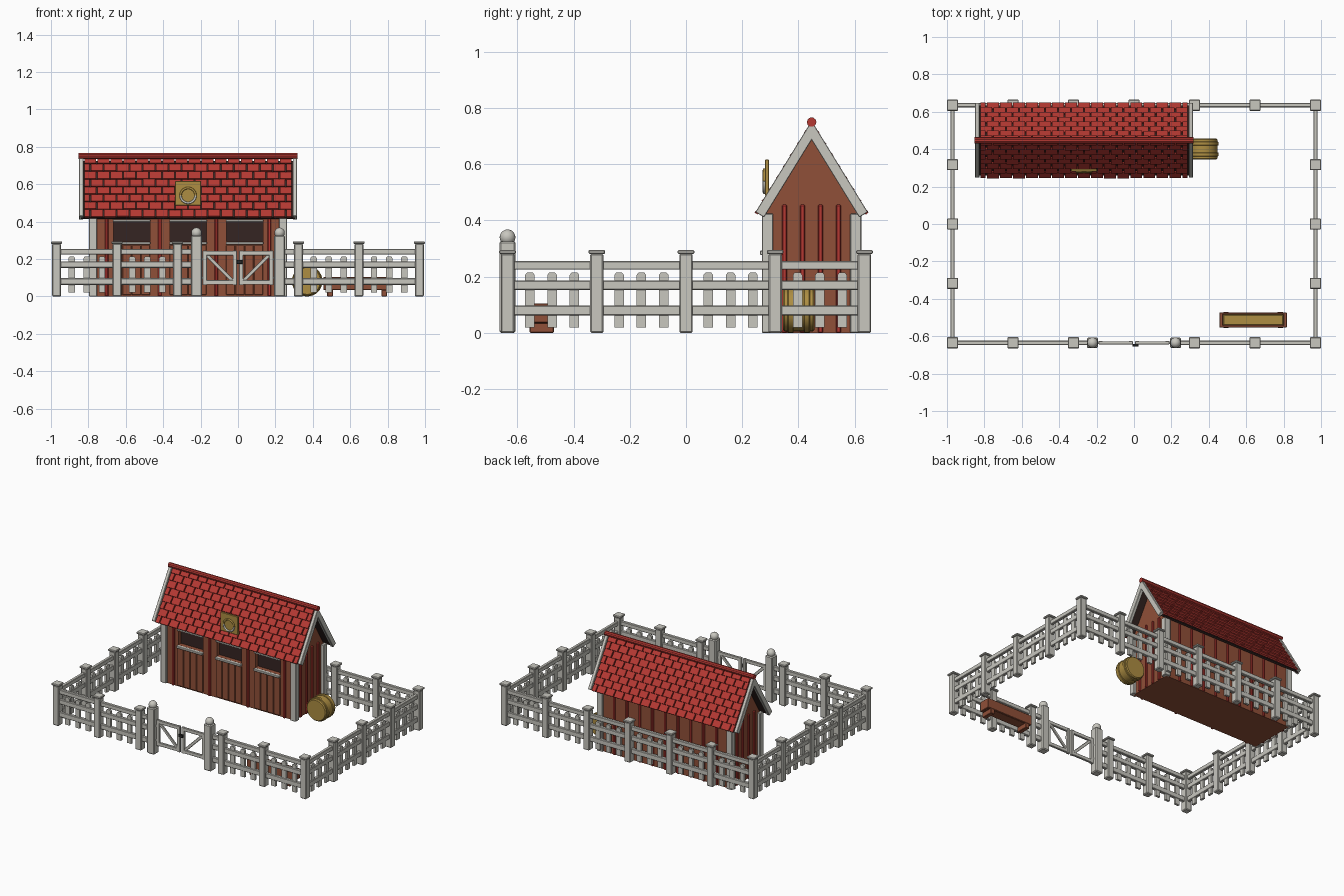
import bpy, bmesh, math, random
from mathutils import Matrix, Vector

if "Cube" in bpy.data.objects:
    bpy.data.objects.remove(bpy.data.objects["Cube"])
random.seed(4)

def mat(name, r, g, b):
    m = bpy.data.materials.new(name)
    m.diffuse_color = (r, g, b, 1)
    m.use_nodes = True
    m.node_tree.nodes["Principled BSDF"].inputs["Base Color"].default_value = m.diffuse_color
    return m
GREY = mat("pale_grey_paint", .58, .57, .52)
RED = mat("barn_red", .46, .04, .032)
BROWN = mat("brown_wood", .28, .08, .04)
DARK = mat("dark_interior", .035, .018, .016)
GOLD = mat("straw_gold", .42, .27, .055)
IRON = mat("black_iron", .02, .02, .02)

def box(bm, c, s, rot=None):
    m = Matrix.Translation(c) @ (rot or Matrix()) @ Matrix.Diagonal((*s, 1))
    bmesh.ops.create_cube(bm, size=1, matrix=m)

def prism(bm, pts, axis, a, b):
    """Extrude a 2D outline along x (pts are y,z) or y (pts are x,z)."""
    mk = (lambda p, t: (t, p[0], p[1])) if axis == 'x' else (lambda p, t: (p[0], t, p[1]))
    v = [[bm.verts.new(mk(p, t)) for p in pts] for t in (a, b)]
    n = len(pts)
    bm.faces.new(v[0])
    bm.faces.new(v[1][::-1])
    for i in range(n):
        bm.faces.new((v[0][i], v[1][i], v[1][(i + 1) % n], v[0][(i + 1) % n]))

def finish(bm, name, material, bevel=0, smooth=False):
    bmesh.ops.recalc_face_normals(bm, faces=bm.faces)
    me = bpy.data.meshes.new(name)
    bm.to_mesh(me)
    bm.free()
    ob = bpy.data.objects.new(name, me)
    bpy.context.collection.objects.link(ob)
    me.materials.append(material)
    if bevel:
        md = ob.modifiers.new("bevel", 'BEVEL')
        md.width, md.segments = bevel, 1
    if smooth:
        bpy.context.view_layer.objects.active = ob
        bpy.ops.object.select_all(action='DESELECT')
        ob.select_set(True)
        bpy.ops.object.shade_smooth_by_angle(angle=math.radians(40))
    return ob

def boxes(name, material, items, bevel=0):
    bm = bmesh.new()
    for it in items:
        box(bm, *it)
    return finish(bm, name, material, bevel)

# ---- fence: posts, rails and pickets
FX, FY = .97, .635
xs = [-FX + i * FX / 3 for i in range(7)]
ys = [-FY + i * FY / 2 for i in range(5)]
spots = [(x, FY) for x in xs] + [(x, -FY) for x in xs if abs(x) > .1]
spots += [(s * FX, y) for s in (-1, 1) for y in ys[1:-1]]
boxes("fence_posts", GREY, [((x, y, .141), (.048, .048, .282)) for x, y in spots], .005)
boxes("fence_post_caps", GREY, [((x, y, .288), (.06, .06, .014)) for x, y in spots], .004)
bays = [(x0, x1, s * FY, 'x') for s in (-1, 1) for x0, x1 in zip(xs, xs[1:])
        if s > 0 or x0 > .1 or x1 < -.1]
bays += [(y0, y1, s * FX, 'y') for s in (-1, 1) for y0, y1 in zip(ys, ys[1:])]
rails, bm = [], bmesh.new()
for a, b, k, ax in bays:
    for z, h in ((.24, .03), (.17, .033), (.08, .035)):
        m = (a + b) / 2
        rails.append(((m, k, z), (b - a, .022, h)) if ax == 'x' else ((k, m, z), (.022, b - a, h)))
    for j in (1, 2, 3):
        t = a + (b - a) * j / 4
        prism(bm, [(t - .017, .02), (t + .017, .02), (t + .017, .206), (t + .01, .215),
                   (t - .01, .215), (t - .017, .206)], 'y' if ax == 'x' else 'x', k - .008, k + .008)
for s in (-1, 1):       # short rails beside the gate
    rails += [((s * .275, -FY, z), (.1, .022, h)) for z, h in ((.24, .03), (.17, .033), (.08, .035))]
boxes("fence_rails", GREY, rails, .003)
finish(bm, "fence_pickets", GREY)

# ---- gate: posts with ball tops, braced leaves, latch
GX = .222
boxes("gate_posts", GREY, [((s * GX, -FY, .163), (.058, .058, .326)) for s in (-1, 1)], .006)
bm = bmesh.new()
for s in (-1, 1):
    bmesh.ops.create_uvsphere(bm, u_segments=20, v_segments=12, radius=.028,
                              matrix=Matrix.Translation((s * GX, -FY, .340)))
finish(bm, "gate_post_balls", GREY, smooth=True)
leaf = []
for s in (-1, 1):
    leaf += [((s * x, -FY, .153), (.022, .018, .185)) for x in (.178, .017)]
    leaf += [((s * .098, -FY, z), (.17, .016, .024)) for z in (.232, .075)]
    ang = math.atan2(.15, .15) * -s
    leaf.append(((s * .098, -FY, .153), (.205, .012, .02), Matrix.Rotation(ang, 4, 'Y')))
boxes("gate_leaves", GREY, leaf, .002)
boxes("gate_latch", IRON, [((.008, -FY - .013, .185), (.032, .014, .022))], .002)
boxes("gate_hinges", GREY, [((s * .192, -FY, z), (.02, .012, .014)) for s in (-1, 1) for z in (.2, .1)])

# ---- barn walls with three window openings
CX, CY = -.267, .447
HX, HY = .51, .163
bm = bmesh.new()
prism(bm, [(CY - HY, 0), (CY + HY, 0), (CY + HY, .425), (CY, .69), (CY - HY, .425)],
      'x', CX - HX, CX + HX)
walls = finish(bm, "barn_walls", BROWN)
stalls = [CX - .302, CX, CX + .302]
cut = boxes("window_cutters", DARK, [((x, CY - HY, .345), (.195, .08, .104)) for x in stalls])
cut.hide_render = True
cut.hide_viewport = True
md = walls.modifiers.new("windows", 'BOOLEAN')
md.object, md.operation, md.solver = cut, 'DIFFERENCE', 'EXACT'
F = CY - HY
boxes("window_interiors", DARK, [((x, F + .034, .345), (.195, .008, .104)) for x in stalls])
boxes("window_sills", GREY, [((x, F - .008, .285), (.2, .026, .015)) for x in stalls], .002)
boxes("window_lintels", GREY, [((x, F - .005, .405), (.2, .018, .013)) for x in stalls], .002)
boxes("stall_doors", BROWN, [((x + j * .05, F - .003, .141), (.047, .012, .265))
                             for x in stalls for j in (-1.5, -.5, .5, 1.5)], .002)
boxes("corner_boards", GREY, [((CX + sx * .508, CY + sy * (HY - .006), .212), (.044, .04, .424))
                              for sx in (-1, 1) for sy in (-1, 1)], .003)
# battens on all four sides
bat = [((CX + x, F - .004, .21), (.018, .018, .42)) for x in (-.435, -.151, .151, .435)]
bat += [((CX + i * .1, CY + HY + .003, .21), (.018, .014, .42)) for i in range(-4, 5)]
bat += [((CX + s * (HX + .003), CY + y, .228), (.016, .018, .456))
        for s in (-1, 1) for y in (-.096, -.032, .032, .096)]
boxes("wall_battens", RED, bat, .004)

# ---- roof: deck, bargeboards, shingles, ridge
RIDGE, EW, EZ, RX = .755, .2, .43, .583
L = math.hypot(EW, RIDGE - EZ)
nx, nz = (RIDGE - EZ) / L, EW / L

def chevron(bm, d0, d1, a, b):
    """Inverted V between two depths below the roof line."""
    p = lambda s, d: (CY + s * (EW - nx * d), EZ - nz * d)
    top = lambda d: (CY, RIDGE - d / nz)
    prism(bm, [top(d0), p(1, d0), p(1, d1), top(d1), p(-1, d1), p(-1, d0)], 'x', a, b)
bm = bmesh.new()
chevron(bm, .016, .028, CX - RX + .01, CX + RX - .01)
finish(bm, "roof_deck", DARK)
bm = bmesh.new()
for s in (-1, 1):
    chevron(bm, 0, .036, CX + s * RX, CX + s * (RX - .023))
finish(bm, "bargeboards", GREY, .002)

ROWS, COLS, W = 8, 16, 2 * (RX - .026)
bm = bmesh.new()
for s in (-1, 1):
    d, n = Vector((0, s * nz, -nx)), Vector((0, s * nx, nz))
    for r in range(ROWS):
        u = (r + .5) * L / ROWS + .004
        w = W / COLS
        off = (r % 2) * w / 2
        for c in range(COLS + r % 2):
            x0, x1 = max(0, c * w - off), min(W, (c + 1) * w - off)
            h = -.008 + random.uniform(-.001, .001)
            ctr = Vector((CX - W / 2 + (x0 + x1) / 2, CY, RIDGE)) + d * u + n * h
            rot = Matrix((Vector((1, 0, 0)), d, n)).transposed().to_4x4()
            rot = rot @ Matrix.Rotation(math.radians(9), 4, 'X')
            box(bm, ctr, (x1 - x0 - .007, L / ROWS - .001, .011), rot)
finish(bm, "roof_shingles", RED)
bm = bmesh.new()
bmesh.ops.create_cone(bm, cap_ends=True, segments=10, radius1=.017, radius2=.017, depth=2 * RX + .004,
                      matrix=Matrix.Translation((CX, CY, .75)) @ Matrix.Rotation(math.pi / 2, 4, 'Y'))
finish(bm, "ridge_cap", RED)

# ---- roof plaque with horseshoe
boxes("roof_plaque", GOLD, [((CX, .288, .552), (.138, .014, .13))], .002)

def arc(name, material, a0, a1, r, R, y, z):
    cu = bpy.data.curves.new(name, 'CURVE')
    cu.dimensions, cu.bevel_depth, cu.bevel_resolution, cu.use_fill_caps = '3D', r, 2, True
    sp = cu.splines.new('POLY')
    sp.points.add(20)
    for i, p in enumerate(sp.points):
        a = math.radians(a0 + (a1 - a0) * i / 20)
        p.co = (CX + R * math.cos(a), y, z + R * math.sin(a), 1)
    ob = bpy.data.objects.new(name, cu)
    bpy.context.collection.objects.link(ob)
    cu.materials.append(material)
arc("plaque_horseshoe", GREY, 180, 360, .006, .04, .279, .54)
arc("plaque_ring", GOLD, 0, 180, .006, .04, .279, .54)

# ---- round hay bale with twine bands
def drum(name, material, r, y0, y1, bevel):
    bm = bmesh.new()
    bmesh.ops.create_cone(bm, cap_ends=True, segments=28, radius1=r, radius2=r, depth=y1 - y0,
                          matrix=Matrix.Translation((.37, (y0 + y1) / 2, .082)) @ Matrix.Rotation(math.pi / 2, 4, 'X'))
    finish(bm, name, material, bevel, True)
drum("hay_bale", GOLD, .077, .345, .457, .006)
for i, y in enumerate((.372, .43)):
    drum(f"bale_band_{i + 1}", GOLD, .082, y - .011, y + .011, .003)

# ---- feed trough
TX, TY = .637, -.513
tr = [((TX, TY + s * .034, .07), (.35, .012, .07)) for s in (-1, 1)]
tr += [((TX + s * .171, TY, .07), (.02, .08, .07)) for s in (-1, 1)]
tr.append(((TX, TY, .04), (.34, .07, .012)))
boxes("trough_body", BROWN, tr, .003)
boxes("trough_feet", BROWN, [((TX + s * .145, TY, .018), (.03, .086, .036)) for s in (-1, 1)], .003)
boxes("trough_feed", GOLD, [((TX, TY, .07), (.325, .06, .05))], .006)
